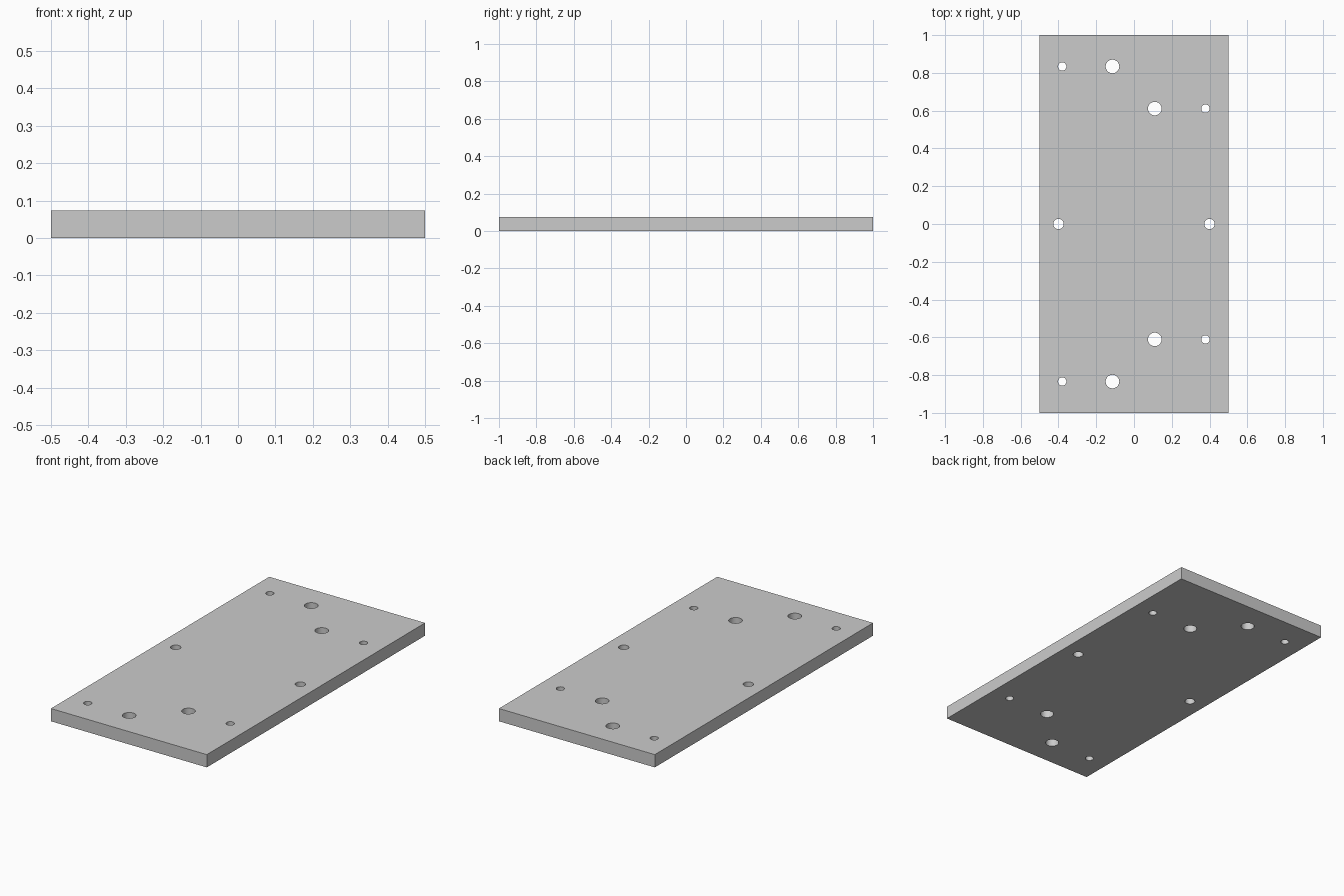
import bpy, math

if "Cube" in bpy.data.objects:
    bpy.data.objects.remove(bpy.data.objects["Cube"])

THICK = 0.074

# Flat plate, bottom on z = 0
bpy.ops.mesh.primitive_cube_add(size=1, location=(0, 0, THICK / 2))
plate = bpy.context.object
plate.name = "mounting_plate"
plate.scale = (1, 2, THICK)
bpy.ops.object.transform_apply(location=False, rotation=False, scale=True)

# Through holes: x, y, radius
holes = [(-0.4, 0, 0.0275), (0.4, 0, 0.0275)]
for side in (-1, 1):
    holes += [(-0.38, side * 0.834, 0.022), (-0.114, side * 0.834, 0.036),
              (0.11, side * 0.611, 0.036), (0.378, side * 0.611, 0.022)]


def drill(x, y, r):
    bpy.ops.mesh.primitive_cylinder_add(vertices=48, radius=r, depth=THICK * 3,
                                        location=(x, y, THICK / 2))
    cutter = bpy.context.object
    cutter.name = "hole_cutter"
    cutter.hide_render = True
    mod = plate.modifiers.new("hole", 'BOOLEAN')
    mod.operation = 'DIFFERENCE'
    mod.solver = 'EXACT'
    mod.object = cutter
    bpy.context.view_layer.objects.active = plate
    bpy.ops.object.modifier_apply(modifier=mod.name)
    bpy.data.objects.remove(cutter, do_unlink=True)


for hole in holes:
    drill(*hole)

# Smooth bores, sharp plate edges
bpy.ops.object.select_all(action='DESELECT')
plate.select_set(True)
bpy.context.view_layer.objects.active = plate
bpy.ops.object.shade_smooth_by_angle(angle=math.radians(30))
